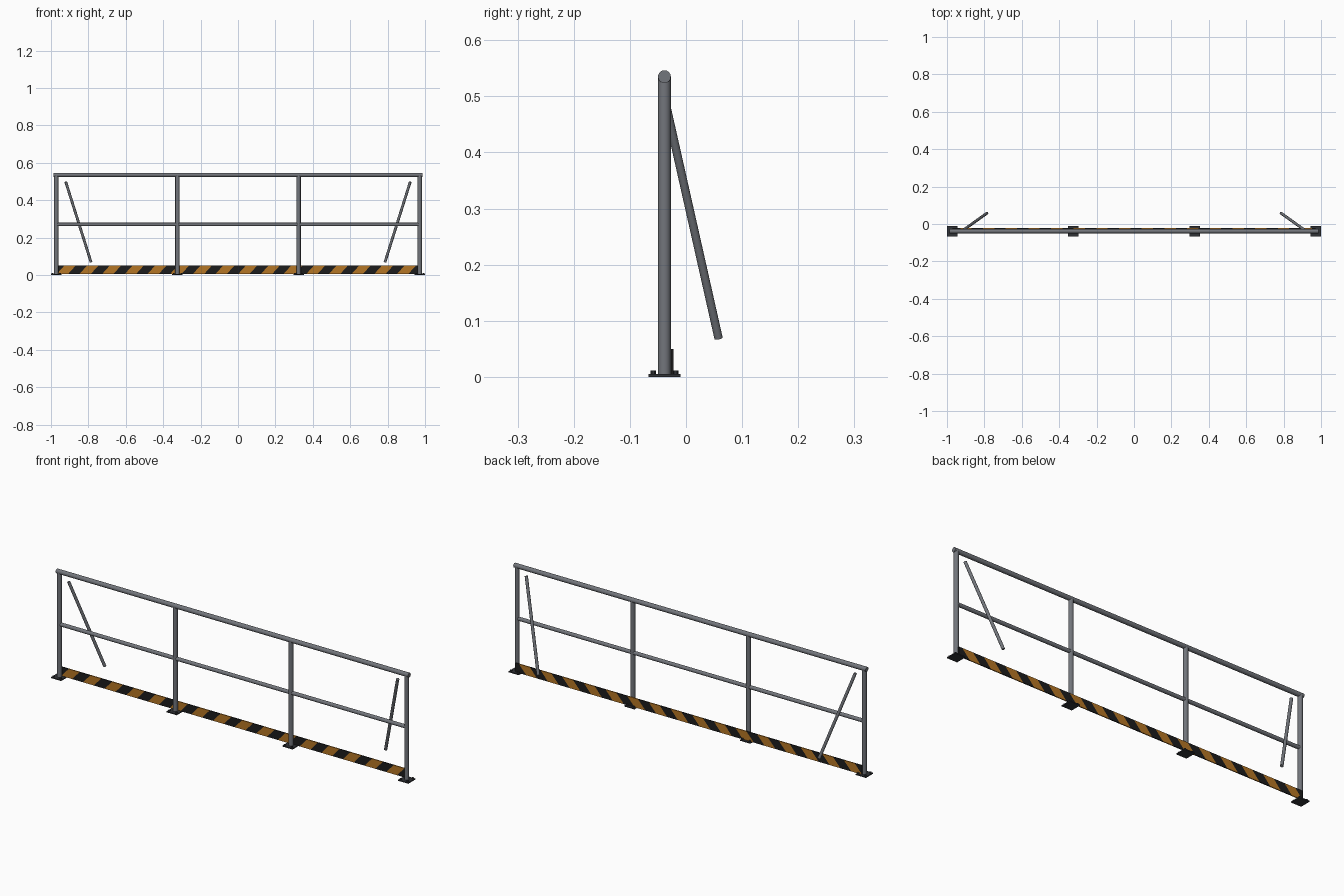
import bpy, bmesh, math
from mathutils import Vector

if "Cube" in bpy.data.objects:
    bpy.data.objects.remove(bpy.data.objects["Cube"])


def material(name, rgb):
    m = bpy.data.materials.new(name)
    m.diffuse_color = (*rgb, 1)
    m.use_nodes = True
    m.node_tree.nodes["Principled BSDF"].inputs["Base Color"].default_value = m.diffuse_color
    return m


STEEL = material("grey steel", (0.17, 0.18, 0.20))
DARK = material("dark plate", (0.03, 0.032, 0.037))
ORANGE = material("warning orange", (0.46, 0.18, 0.018))
BLACK = material("stripe black", (0.012, 0.012, 0.012))

Y = -0.0385                      # plane of the railing
POSTS = [-0.9715, -0.324, 0.324, 0.9715]


def tube(name, a, b, r, mat, sides=16):
    a, b = Vector(a), Vector(b)
    d = b - a
    bpy.ops.mesh.primitive_cylinder_add(vertices=sides, radius=r, depth=d.length,
                                        location=(a + b) / 2)
    o = bpy.context.object
    o.name = name
    o.rotation_euler = d.to_track_quat('Z', 'Y').to_euler()
    o.data.materials.append(mat)
    bpy.ops.object.shade_smooth_by_angle(angle=math.radians(40))
    return o


def box(name, lo, hi, mat):
    lo, hi = Vector(lo), Vector(hi)
    bpy.ops.mesh.primitive_cube_add(size=1)
    o = bpy.context.object
    o.name = name
    for v in o.data.vertices:
        v.co = [(lo[i] + hi[i]) / 2 + v.co[i] * (hi[i] - lo[i]) for i in range(3)]
    o.data.materials.append(mat)
    return o


# posts with bolted base plates
for x in POSTS:
    tube("post", (x, Y, 0.003), (x, Y, 0.535), 0.0115, STEEL)
    box("base_plate", (x - 0.0285, Y - 0.0285, 0), (x + 0.0285, Y + 0.0285, 0.005), DARK)
    for sx in (-1, 1):
        for sy in (-1, 1):
            bx, by = x + sx * 0.02, Y + sy * 0.02
            tube("bolt", (bx, by, 0.004), (bx, by, 0.011), 0.005, DARK, 6)

# rails
tube("top_rail", (-0.986, Y, 0.535), (0.986, Y, 0.535), 0.0115, STEEL)
tube("mid_rail", (-0.9715, Y, 0.27), (0.9715, Y, 0.27), 0.0095, STEEL)

# sloping end braces
for s in (-1, 1):
    tube("brace", (s * 0.921, Y, 0.498), (s * 0.786, 0.058, 0.069), 0.0075, STEEL)

# toe board cut into slanted hazard stripes
board = box("toe_board", (-0.97, -0.0275, 0.004), (0.97, -0.0225, 0.05), ORANGE)
board.data.materials.append(BLACK)
WIDTH, LEAN = 1.94 / 32, 0.9
bm = bmesh.new()
bm.from_mesh(board.data)
for i in range(-1, 33):
    bmesh.ops.bisect_plane(bm, geom=bm.verts[:] + bm.edges[:] + bm.faces[:],
                           plane_co=(-0.97 + i * WIDTH, 0, 0.004),
                           plane_no=Vector((1, 0, -LEAN)).normalized())
for f in bm.faces:
    c = f.calc_center_median()
    f.material_index = math.floor((c.x + 0.97 - LEAN * (c.z - 0.004)) / WIDTH) % 2
bm.to_mesh(board.data)
bm.free()
